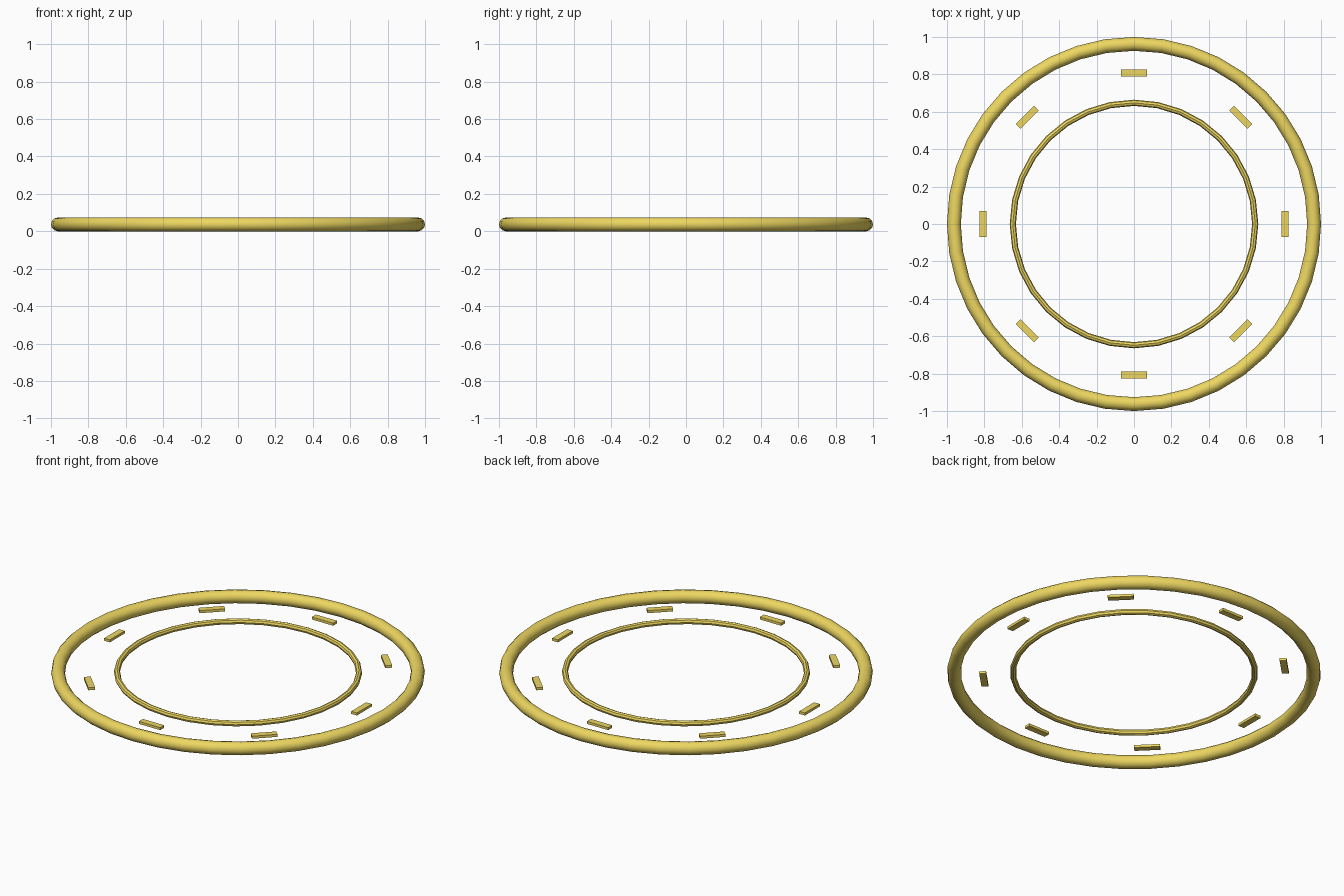
import bpy
from math import cos, sin, tau

if "Cube" in bpy.data.objects:
    bpy.data.objects.remove(bpy.data.objects["Cube"])

Z = 0.037  # shared mid-height of all parts

gold = bpy.data.materials.new("gold")
gold.diffuse_color = (0.85, 0.68, 0.12, 1)
gold.use_nodes = True
gold.node_tree.nodes["Principled BSDF"].inputs["Base Color"].default_value = gold.diffuse_color


def finish(name):
    ob = bpy.context.object
    ob.name = name
    ob.data.materials.append(gold)
    return ob


def ring(name, major, minor, segments, sides):
    bpy.ops.mesh.primitive_torus_add(major_radius=major, minor_radius=minor,
                                     major_segments=segments, minor_segments=sides,
                                     location=(0, 0, Z))
    bpy.ops.object.shade_smooth_by_angle(angle=0.7)
    finish(name)


# Two concentric rings
ring("outer_ring", 0.963, 0.037, 40, 12)
ring("inner_ring", 0.648, 0.0165, 32, 8)

# Eight short tangential bars between the rings
for i in range(8):
    a = tau * i / 8
    bpy.ops.mesh.primitive_cube_add(size=1, location=(0.807 * cos(a), 0.807 * sin(a), Z),
                                    rotation=(0, 0, a))
    bar = finish(f"marker_bar_{i + 1}")
    bar.scale = (0.037, 0.139, 0.015)
